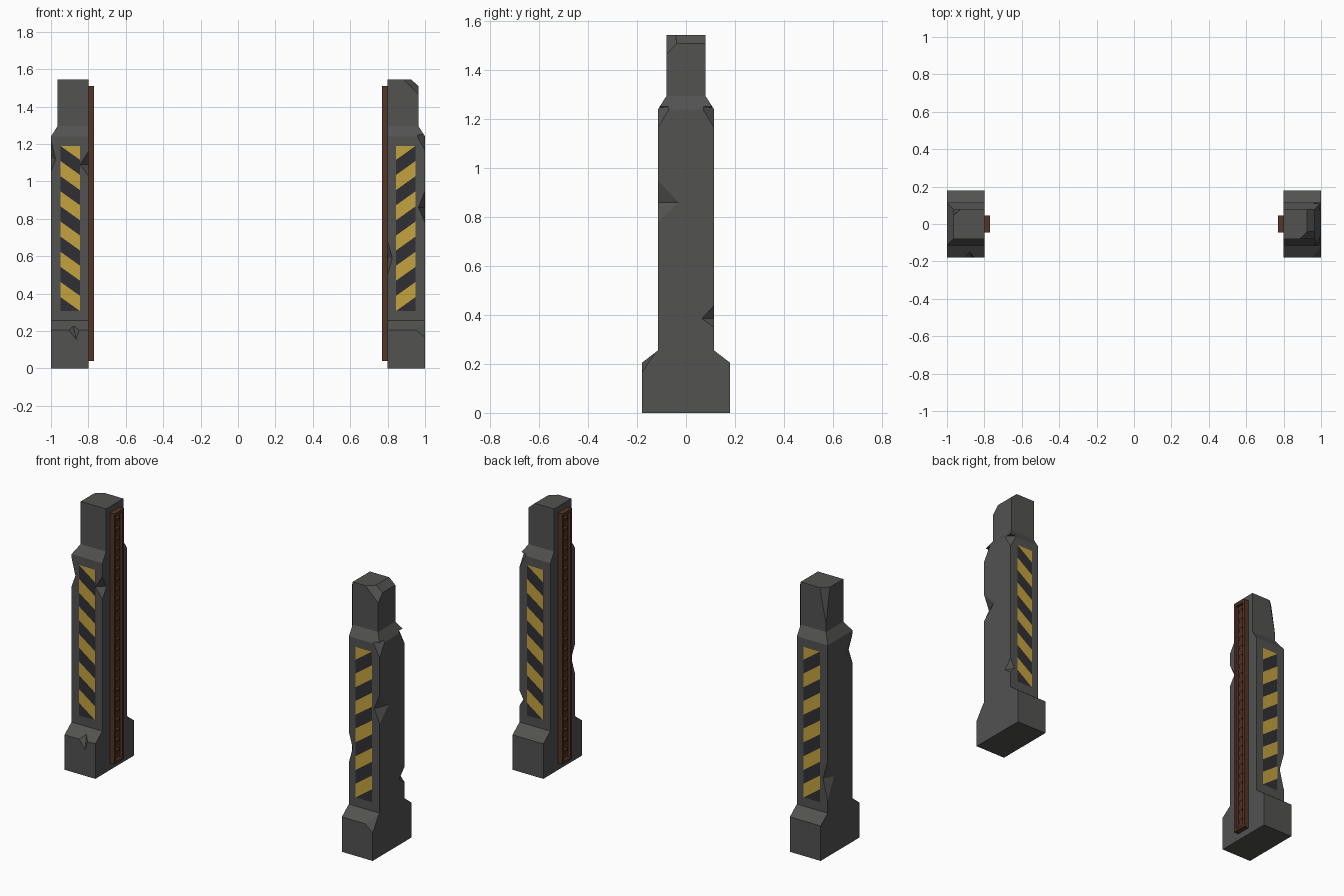
import bpy, bmesh
from mathutils import Vector

if "Cube" in bpy.data.objects:
    bpy.data.objects.remove(bpy.data.objects["Cube"])


def material(name, rgb):
    m = bpy.data.materials.new(name)
    m.diffuse_color = (*rgb, 1)
    m.use_nodes = True
    m.node_tree.nodes["Principled BSDF"].inputs["Base Color"].default_value = m.diffuse_color
    return m


STONE = material("dark_stone", (0.085, 0.085, 0.083))
YELLOW = material("hazard_yellow", (0.55, 0.36, 0.05))
BLACK = material("hazard_black", (0.03, 0.03, 0.035))
BROWN = material("rusty_brown", (0.085, 0.035, 0.018))


def finish(bm, name, mat=None):
    bmesh.ops.recalc_face_normals(bm, faces=bm.faces)
    me = bpy.data.meshes.new(name)
    bm.to_mesh(me)
    bm.free()
    ob = bpy.data.objects.new(name, me)
    bpy.context.collection.objects.link(ob)
    if mat:
        me.materials.append(mat)
    return ob


def hull(bm, pts):
    vs = [bm.verts.new(p) for p in pts]
    bmesh.ops.convex_hull(bm, input=vs)


def box(bm, x, y, z):
    hull(bm, [(a, b, c) for a in x for b in y for c in z])


# Pillar body: rectangular sections, flat on the inner side
SECTIONS = [(0, 1, .18), (.205, 1, .18), (.255, 1, .115),
            (1.24, 1, .115), (1.295, .965, .08), (1.545, .965, .08)]


def pillar(s, name):
    bm = bmesh.new()
    rings = [[bm.verts.new((s * x, y, z)) for x, y in
              ((.8, -h), (o, -h), (o, h), (.8, h))] for z, o, h in SECTIONS]
    for a, b in zip(rings, rings[1:]):
        for i in range(4):
            j = (i + 1) % 4
            bm.faces.new((a[i], a[j], b[j], b[i]))
    bm.faces.new(rings[0])
    bm.faces.new(rings[-1])
    return finish(bm, name, STONE)


# Chip: the first n points span the cut, the rest lie on the removed corner
def chip(ob, n, pts):
    pts = [Vector(p) for p in pts]
    c = sum(pts[:n], Vector()) / n
    bm = bmesh.new()
    hull(bm, [c + (p - c) * 1.5 for p in pts])
    cutter = finish(bm, "chip_cutter")
    cutter.hide_render = True
    mod = ob.modifiers.new("chip", 'BOOLEAN')
    mod.operation = 'DIFFERENCE'
    mod.solver = 'EXACT'
    mod.object = cutter
    bpy.context.view_layer.objects.active = ob
    bpy.ops.object.modifier_apply(modifier=mod.name)
    bpy.data.objects.remove(cutter)


# Notch in a vertical shaft edge: dx, dy are widths on the two faces
def notch(ob, x, y, top, bottom, mid, dx, dy):
    sx = (1 if abs(x) < .9 else -1) * (1 if x > 0 else -1)
    sy = -1 if y > 0 else 1
    chip(ob, 2, [(x + sx * dx, y, mid), (x, y + sy * dy, mid),
                 (x, y, top), (x, y, bottom)])


left = pillar(-1, "left_pillar")
right = pillar(1, "right_pillar")

# Left pillar damage
notch(left, -.8, -.115, 1.16, 1.03, 1.09, .045, .04)
notch(left, -1, -.115, 1.22, 1.05, 1.12, .025, .07)
notch(left, -1, .115, .56, .33, .45, .03, .06)
chip(left, 2, [(-.865, -.18, .155), (-.88, -.15, .228),
               (-.905, -.18, .205), (-.85, -.18, .205)])
chip(left, 3, [(-.925, .08, 1.545), (-.965, .045, 1.545),
               (-.965, .08, 1.34), (-.965, .08, 1.545)])

# Right pillar damage
notch(right, .8, -.115, .68, .5, .59, .025, .05)
notch(right, 1, -.115, .95, .78, .86, .035, .085)
notch(right, 1, .115, .44, .35, .385, .03, .05)
chip(right, 3, [(.95, -.18, .205), (1, -.18, .165),
                (1, -.125, .247), (1, -.18, .205)])
for sy in (-1, 1):
    chip(right, 3, [(.962, sy * .115, 1.235), (1, sy * .07, 1.24),
                    (1, sy * .115, 1.165), (1, sy * .115, 1.24)])
chip(right, 4, [(.925, -.08, 1.545), (.925, .08, 1.545), (.965, -.08, 1.51),
                (.965, .08, 1.51), (.965, -.08, 1.545), (.965, .08, 1.545)])
chip(right, 3, [(.885, -.08, 1.545), (.965, -.08, 1.465),
                (.965, -.005, 1.545), (.965, -.08, 1.545)])

# Hazard panels: dark plate with slanted yellow stripes, falling inwards
X0, X1, Z0, Z1, DROP, PITCH = .845, .95, .307, 1.19, .075, .1616


def hazard_panel(s, f, name):
    bm = bmesh.new()
    y = f * .116
    bm.faces.new([bm.verts.new((s * x, y, z)) for x, z in
                  ((X0, Z0), (X1, Z0), (X1, Z1), (X0, Z1))])
    ob = finish(bm, name + "_plate", BLACK)
    bm = bmesh.new()
    y = f * .117
    for i in range(6):
        z = Z1 - i * PITCH
        t = z + PITCH / 2
        quad = ((X1, z), (X1, t), (X0, t - DROP), (X0, z - DROP))
        bm.faces.new([bm.verts.new((s * a, y, b)) for a, b in quad])
    for z, n in ((Z1, 1), (Z0, -1)):
        bmesh.ops.bisect_plane(bm, geom=bm.verts[:] + bm.edges[:] + bm.faces[:],
                               plane_co=(0, 0, z), plane_no=(0, 0, n),
                               clear_outer=True)
    st = finish(bm, name + "_stripes", YELLOW)
    # Make the sheets face outwards
    for o in (ob, st):
        if o.data.polygons[0].normal.y * f < 0:
            o.data.flip_normals()


# Guide rail on the inner face: framed channel with a row of teeth
def guide_rail(s, name):
    bm = bmesh.new()
    wall = (s * .8, s * .77)
    for sy in (-1, 1):
        box(bm, wall, (sy * .045, sy * .03), (.04, 1.51))
    for z in ((.04, .055), (1.495, 1.51)):
        box(bm, wall, (-.03, .03), z)
    box(bm, (s * .8, s * .788), (-.03, .03), (.055, 1.495))
    for i in range(24):
        z = .07 + i * .059
        hull(bm, [(s * x, y, z + dz) for y in (-.014, .014)
                  for x, dz in ((.788, 0), (.788, .045), (.777, .04))])
    finish(bm, name, BROWN)


for s, side in ((-1, "left"), (1, "right")):
    guide_rail(s, side + "_guide_rail")
    for f, face in ((-1, "front"), (1, "back")):
        hazard_panel(s, f, f"{side}_{face}_hazard")
